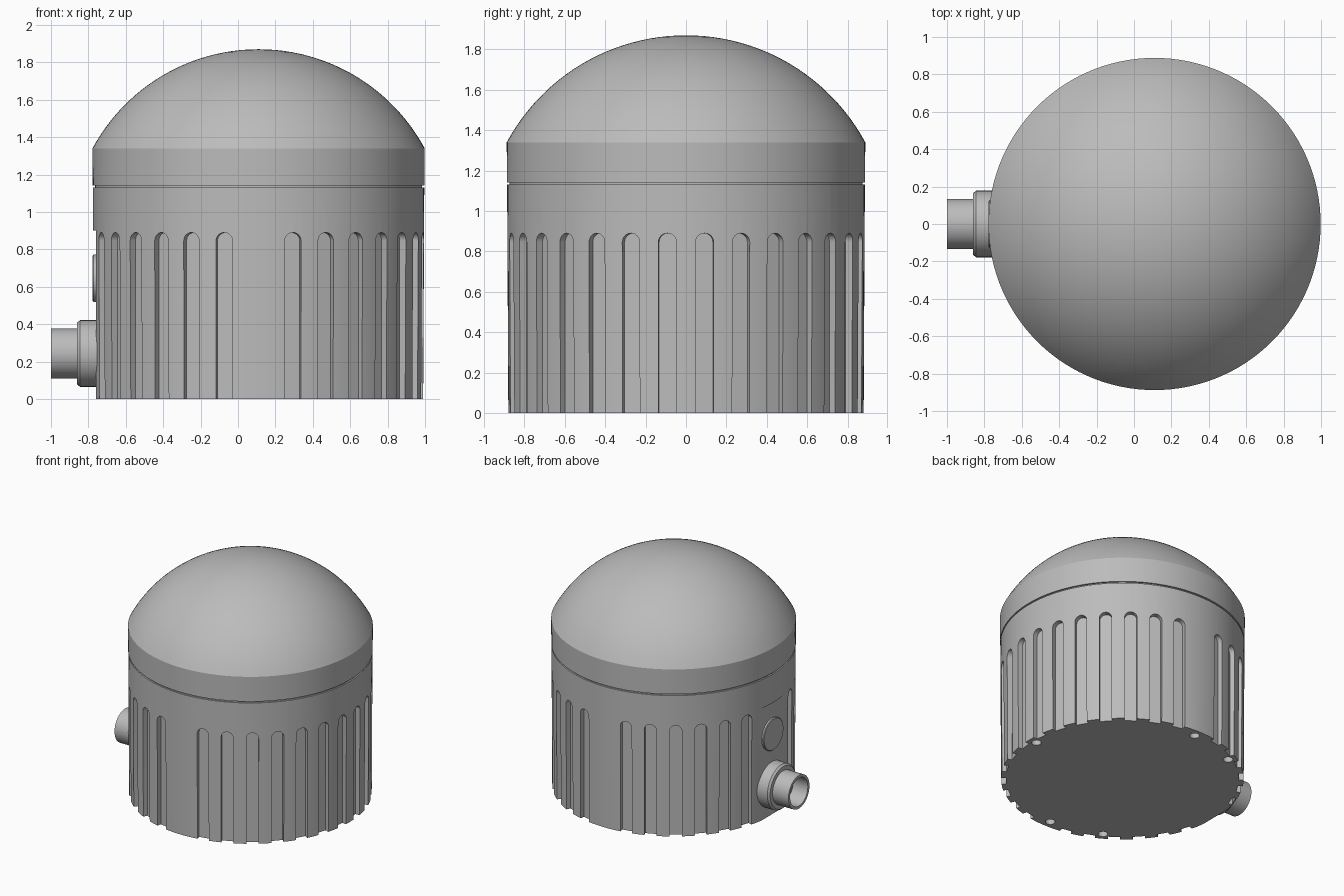
import bpy, bmesh, math
from mathutils import Matrix, Vector

if "Cube" in bpy.data.objects:
    bpy.data.objects.remove(bpy.data.objects["Cube"])

CX = 0.11          # axis of the round housing
R = 0.888          # housing radius
FLAT_X = -0.76     # flat connector panel

grey = bpy.data.materials.new("grey plastic")
grey.diffuse_color = (0.5, 0.5, 0.5, 1)
grey.use_nodes = True
grey.node_tree.nodes["Principled BSDF"].inputs["Base Color"].default_value = grey.diffuse_color


def make_object(name, bm):
    bmesh.ops.recalc_face_normals(bm, faces=bm.faces[:])
    mesh = bpy.data.meshes.new(name)
    bm.to_mesh(mesh)
    bm.free()
    mesh.materials.append(grey)
    ob = bpy.data.objects.new(name, mesh)
    bpy.context.collection.objects.link(ob)
    return ob


def lathe(name, profile, steps, matrix):
    """Spin (radius, height) points about z into a closed solid."""
    bm = bmesh.new()
    verts = [bm.verts.new((r, 0, z)) for r, z in profile]
    edges = [bm.edges.new(p) for p in zip(verts, verts[1:])]
    bmesh.ops.spin(bm, geom=verts + edges, cent=(0, 0, 0), axis=(0, 0, 1),
                   angle=2 * math.pi, steps=steps, use_merge=True)
    bmesh.ops.remove_doubles(bm, verts=bm.verts[:], dist=1e-5)
    bm.transform(matrix)
    return make_object(name, bm)


def smooth(ob, degrees):
    bpy.ops.object.select_all(action='DESELECT')
    ob.select_set(True)
    bpy.context.view_layer.objects.active = ob
    bpy.ops.object.shade_smooth_by_angle(angle=math.radians(degrees))


def cut(ob, cutter):
    mod = ob.modifiers.new("cut", 'BOOLEAN')
    mod.operation, mod.solver, mod.object = 'DIFFERENCE', 'EXACT', cutter
    bpy.context.view_layer.objects.active = ob
    bpy.ops.object.modifier_apply(modifier=mod.name)
    bpy.data.objects.remove(cutter)


# Housing: slightly drafted wall, seam groove, shallow spherical dome
rim, top = 1.34, 1.87
rise = top - rim
ball = (R * R + rise * rise) / (2 * rise)
half = math.asin(R / ball)
profile = [(0, 0), (0.88, 0), (0.886, 1.13), (0.874, 1.13),
           (0.874, 1.142), (0.887, 1.142), (R, rim)]
for i in range(1, 25):
    a = half * (1 - i / 24)
    profile.append((ball * math.sin(a), top - ball + ball * math.cos(a)))
profile[-1] = (0, top)
housing = lathe("housing", profile, 120, Matrix.Translation((CX, 0, 0)))

# Flat panel behind the connector
bm = bmesh.new()
bmesh.ops.create_cube(bm, size=1, matrix=Matrix.Translation((FLAT_X - 0.25, 0, 0.4))
                      @ Matrix.Diagonal((0.5, 1, 1, 1)))
cut(housing, make_object("panel_cutter", bm))

# Round-topped flutes every 12 degrees, skipped at front, back and panel
W, FLOOR, FLUTE_TOP = 0.045, 0.845, 0.89
outline = [(-W, -0.1), (W, -0.1)]
for i in range(13):
    a = math.pi * i / 12
    outline.append((W * math.cos(a), FLUTE_TOP - W + W * math.sin(a)))
bm = bmesh.new()
for k in range(30):
    deg = -90 + 12 * k
    if k in (0, 15) or abs(deg - 180) < 10:
        continue
    rot = Matrix.Translation((CX, 0, 0)) @ Matrix.Rotation(math.radians(deg), 4, 'Z')
    rings = [[bm.verts.new(rot @ Vector((r, y, z))) for y, z in outline]
             for r in (FLOOR, 1.0)]
    n = len(outline)
    bm.faces.new(rings[0])
    bm.faces.new(rings[1][::-1])
    for i in range(n):
        j = (i + 1) % n
        bm.faces.new((rings[0][j], rings[0][i], rings[1][i], rings[1][j]))
cut(housing, make_object("flute_cutter", bm))

# Screw holes in the underside
bm = bmesh.new()
for deg in (0, 90, 120, 240, 270):
    a = math.radians(deg)
    pos = (CX + 0.815 * math.cos(a), 0.815 * math.sin(a), 0.05)
    bmesh.ops.create_cone(bm, cap_ends=True, segments=24, radius1=0.036, radius2=0.036,
                          depth=0.3, matrix=Matrix.Translation(pos))
cut(housing, make_object("hole_cutter", bm))
smooth(housing, 25)


# Parts on the panel: spun about an axis pointing to -x
def on_panel(z):
    return Matrix.Translation((FLAT_X, 0, z)) @ Matrix.Rotation(-math.pi / 2, 4, 'Y')


collar = lathe("connector_collar", [(0, -0.02), (0.178, -0.02), (0.178, 0.085),
                                    (0.165, 0.1), (0, 0.1)], 48, on_panel(0.243))
tube = lathe("connector_tube", [(0, 0.05), (0.133, 0.05), (0.133, 0.24), (0.112, 0.24),
                                (0.112, 0.11), (0, 0.11)], 48, on_panel(0.243))
button = lathe("button", [(0, -0.01), (0.127, -0.01), (0.127, 0.012),
                          (0.122, 0.017), (0, 0.017)], 48, on_panel(0.645))
for part in (collar, tube, button):
    smooth(part, 30)
